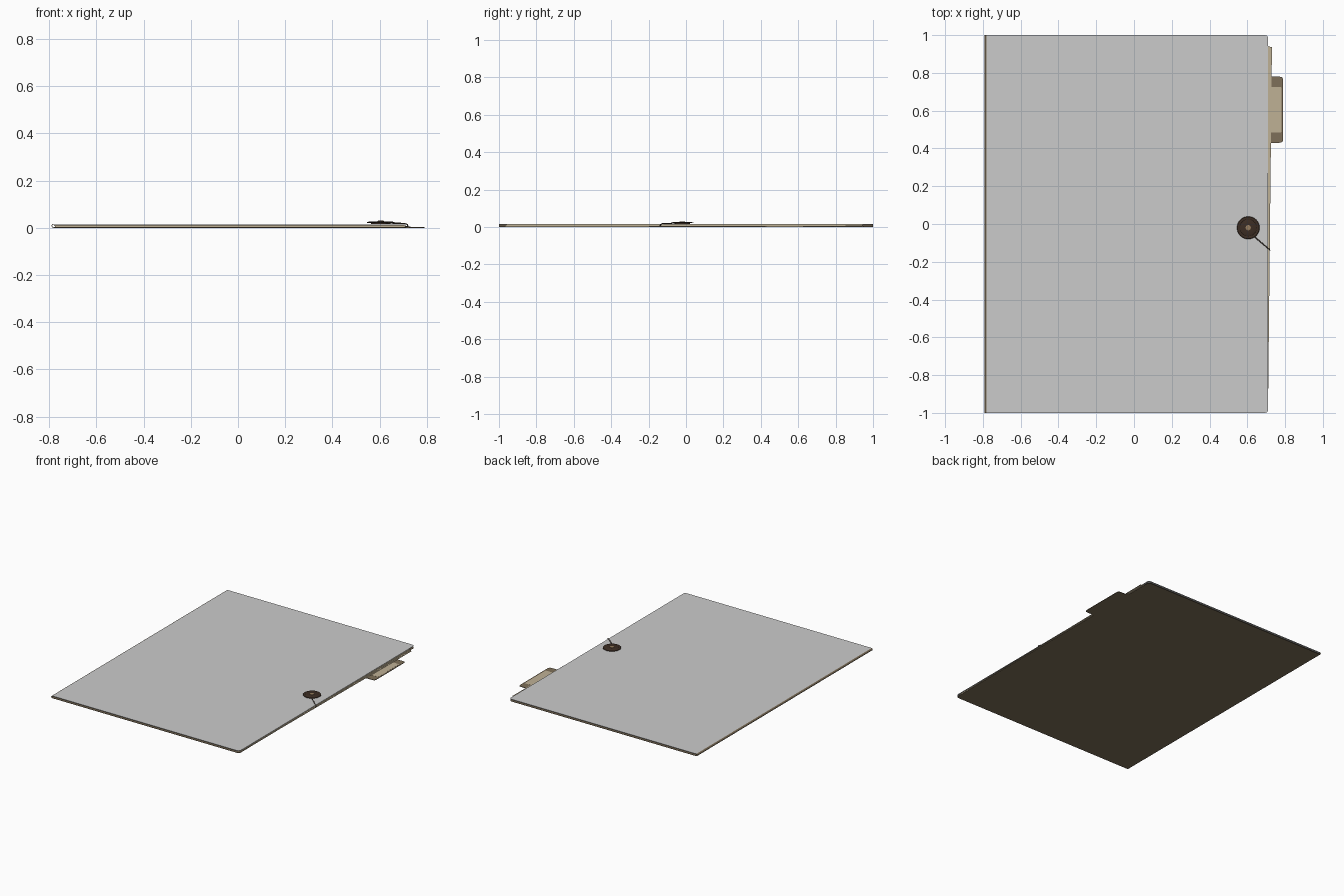
import bpy, bmesh, math
from mathutils import Vector, Matrix

cube = bpy.data.objects.get("Cube")
if cube:
    bpy.data.objects.remove(cube)


def material(name, rgb, roughness=0.8):
    mat = bpy.data.materials.new(name)
    mat.use_nodes = True
    mat.diffuse_color = (*rgb, 1)
    shader = mat.node_tree.nodes["Principled BSDF"]
    shader.inputs["Base Color"].default_value = (*rgb, 1)
    shader.inputs["Roughness"].default_value = roughness
    return mat


CARD = material("brown card", (0.21, 0.16, 0.10))
PAPER = material("paper", (0.52, 0.44, 0.30))
DARK = material("dark fibre", (0.045, 0.026, 0.017))
CORD = material("cord", (0.06, 0.045, 0.035))
BRASS = material("brass", (0.30, 0.20, 0.11), 0.4)


def finish(name, bm, mat=None):
    bmesh.ops.recalc_face_normals(bm, faces=bm.faces)
    mesh = bpy.data.meshes.new(name)
    bm.to_mesh(mesh)
    bm.free()
    obj = bpy.data.objects.new(name, mesh)
    bpy.context.collection.objects.link(obj)
    if mat:
        mesh.materials.append(mat)
    return obj


def smooth(obj, angle=35):
    bpy.ops.object.select_all(action="DESELECT")
    obj.select_set(True)
    bpy.context.view_layer.objects.active = obj
    bpy.ops.object.shade_smooth_by_angle(angle=math.radians(angle))


def rounded(corners, steps=5):
    """Round each (x, y, radius) corner of an outline with a quadratic arc."""
    out = []
    for i, (x, y, r) in enumerate(corners):
        p = Vector((x, y))
        if not r:
            out.append(p)
            continue
        a = p + (Vector(corners[i - 1][:2]) - p).normalized() * r
        b = p + (Vector(corners[(i + 1) % len(corners)][:2]) - p).normalized() * r
        for k in range(steps + 1):
            t = k / steps
            out.append(a * (1 - t) ** 2 + p * 2 * t * (1 - t) + b * t * t)
    return out


def extrude(name, points, vector, mat=None):
    bm = bmesh.new()
    face = bm.faces.new([bm.verts.new(p) for p in points])
    new = bmesh.ops.extrude_face_region(bm, geom=[face])["geom"]
    verts = [v for v in new if isinstance(v, bmesh.types.BMVert)]
    bmesh.ops.translate(bm, verts=verts, vec=vector)
    return finish(name, bm, mat)


def sheet(name, corners, z0, z1, mat=None):
    return extrude(name, [(p.x, p.y, z0) for p in rounded(corners)], (0, 0, z1 - z0), mat)


def lathe(name, profile, centre, mat, segments=40):
    bm = bmesh.new()
    verts = [bm.verts.new((r, 0, z)) for r, z in profile]
    edges = [bm.edges.new(pair) for pair in zip(verts, verts[1:])]
    bmesh.ops.spin(bm, geom=verts + edges, cent=(0, 0, 0), axis=(0, 0, 1),
                   angle=math.tau, steps=segments)
    bmesh.ops.remove_doubles(bm, verts=bm.verts, dist=1e-5)
    obj = finish(name, bm, mat)
    obj.location = centre
    smooth(obj)
    return obj


LEFT, RIGHT, TAB, TOP, R = -0.782, 0.71, 0.79, 0.0165, 0.02

# Back cover with its index tab
sheet("back_cover", [(LEFT, -1, 0), (RIGHT, -1, R), (RIGHT, 0.42, 0.006),
                     (0.73, 0.43, 0.006), (TAB, 0.43, R), (TAB, 0.78, R),
                     (0.73, 0.78, 0.006), (RIGHT, 0.79, 0.006),
                     (RIGHT, 1, R), (LEFT, 1, 0)], 0, 0.003, CARD)

# Front cover
sheet("front_cover", [(LEFT, -1, 0), (RIGHT, -1, R), (RIGHT, 1, R), (LEFT, 1, 0)],
      TOP - 0.003, TOP)

# Rounded fold joining the covers
outer = TOP / 2
arc = [math.pi * (0.5 + k / 10) for k in range(11)]
ring = [(outer, a) for a in arc] + [(outer - 0.003, a) for a in reversed(arc)]
spine = extrude("spine_fold", [(LEFT + r * math.cos(a), -1, outer + r * math.sin(a))
                               for r, a in ring], (0, 2, 0), CARD)
smooth(spine)

# Loose papers, each turned a little differently
for i, turn in enumerate((-0.62, -0.35, -0.15, 0.0)):
    rot = Matrix.Rotation(math.radians(turn), 2)
    shift = Vector((-0.025 - 0.005 * i, -0.01))
    pts = [rot @ Vector((x, y)) + shift
           for x, y in ((-0.74, -0.95), (0.745, -0.95), (0.745, 0.955), (-0.74, 0.955))]
    z = 0.0035 + i * 0.0024
    sheet("paper_%d" % (i + 1), [(p.x, p.y, 0) for p in pts], z, z + 0.002, PAPER)

# Blank label on the tab
sheet("tab_label", [(0.70, 0.485, 0), (0.78, 0.485, 0.004),
                    (0.78, 0.725, 0.004), (0.70, 0.725, 0)], 0.003, 0.0036, PAPER)

# Closure button with rivet
centre = (0.605, -0.02, TOP)
lathe("button_base", [(0, 0), (0.042, 0), (0.042, 0.005), (0, 0.005)], centre, DARK)
lathe("button_disc", [(0, 0.004), (0.056, 0.004), (0.06, 0.006), (0.058, 0.008),
                      (0.048, 0.0095), (0.045, 0.0085), (0.042, 0.0098),
                      (0.02, 0.011), (0, 0.011)], centre, DARK)
lathe("button_rivet", [(0, 0.010), (0.014, 0.010), (0.014, 0.0125), (0.010, 0.014),
                       (0.005, 0.0135), (0, 0.013)], centre, BRASS, 24)

# Closure string, from under the disc over the cover edge
curve = bpy.data.curves.new("closure_string", "CURVE")
curve.dimensions = "3D"
curve.bevel_depth = 0.0028
curve.bevel_resolution = 2
curve.use_fill_caps = True
path = [(0.625, -0.055, 0.021), (0.65, -0.078, 0.020), (0.705, -0.125, 0.018),
        (0.718, -0.136, 0.014), (0.719, -0.138, 0.006)]
spline = curve.splines.new("POLY")
spline.points.add(len(path) - 1)
for point, co in zip(spline.points, path):
    point.co = (*co, 1)
string = bpy.data.objects.new("closure_string", curve)
bpy.context.collection.objects.link(string)
curve.materials.append(CORD)
bpy.ops.object.select_all(action="DESELECT")
string.select_set(True)
bpy.context.view_layer.objects.active = string
bpy.ops.object.convert(target="MESH")
smooth(string, 50)
